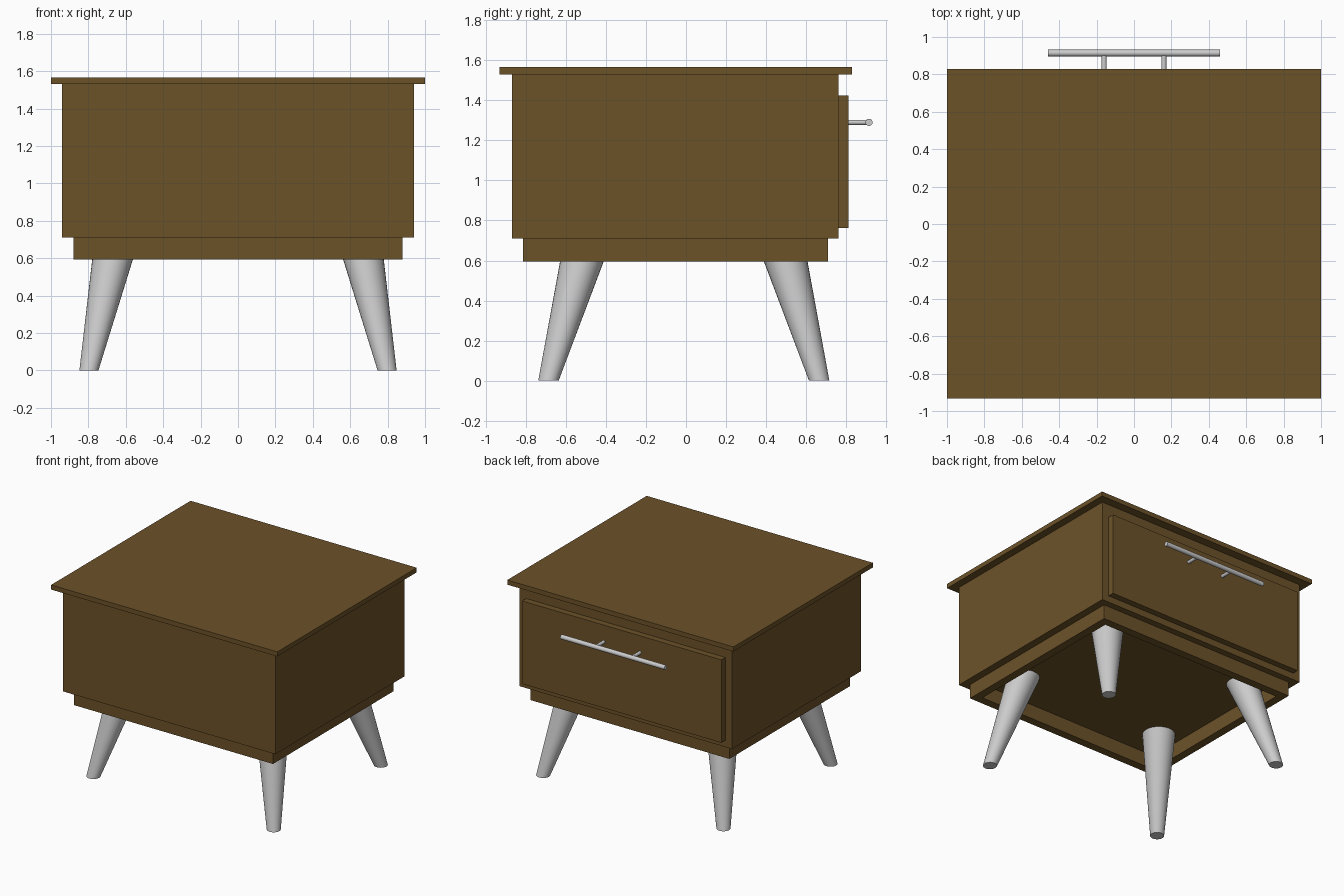
import bpy, bmesh
from mathutils import Vector, Matrix

if "Cube" in bpy.data.objects:
    bpy.data.objects.remove(bpy.data.objects["Cube"])

brown = bpy.data.materials.new("brown_wood")
brown.diffuse_color = (0.15, 0.085, 0.022, 1)
brown.use_nodes = True
brown.node_tree.nodes["Principled BSDF"].inputs["Base Color"].default_value = brown.diffuse_color


def finish(name, bm, mat=None):
    bmesh.ops.recalc_face_normals(bm, faces=bm.faces)
    mesh = bpy.data.meshes.new(name)
    bm.to_mesh(mesh)
    bm.free()
    obj = bpy.data.objects.new(name, mesh)
    bpy.context.collection.objects.link(obj)
    if mat:
        mesh.materials.append(mat)
    return obj


def box(name, lo, hi, open_ends=False):
    lo, hi = Vector(lo), Vector(hi)
    bm = bmesh.new()
    bmesh.ops.create_cube(bm, size=1)
    for v in bm.verts:
        v.co = (lo + hi) / 2 + v.co * (hi - lo)
    if open_ends:
        bm.normal_update()
        ends = [f for f in bm.faces if abs(f.normal.z) > 0.9]
        bmesh.ops.delete(bm, geom=ends, context='FACES_ONLY')
    return finish(name, bm, brown)


def smooth(obj):
    bpy.ops.object.select_all(action='DESELECT')
    bpy.context.view_layer.objects.active = obj
    obj.select_set(True)
    bpy.ops.object.shade_smooth_by_angle()


def rod(name, a, b, r, sides=24):
    a, b = Vector(a), Vector(b)
    rot = (b - a).to_track_quat('Z', 'Y').to_matrix().to_4x4()
    bm = bmesh.new()
    bmesh.ops.create_cone(bm, cap_ends=True, segments=sides, radius1=r, radius2=r,
                          depth=(b - a).length,
                          matrix=Matrix.Translation((a + b) / 2) @ rot)
    smooth(finish(name, bm))


def splayed_leg(name, foot, top, r_foot, r_top, sides=32):
    # Sheared taper: both ends stay horizontal
    foot, top = Vector(foot), Vector(top)
    bm = bmesh.new()
    bmesh.ops.create_cone(bm, cap_ends=True, segments=sides, radius1=r_foot,
                          radius2=r_top, depth=2)
    for v in bm.verts:
        end = foot if v.co.z < 0 else top
        v.co = Vector((v.co.x + end.x, v.co.y + end.y, end.z))
    smooth(finish(name, bm))


# Cabinet
box("top_panel", (-1, -0.932, 1.53), (1, 0.829, 1.567))
box("cabinet_body", (-0.94, -0.87, 0.709), (0.94, 0.761, 1.53))
box("drawer_front", (-0.88, 0.761, 0.762), (0.88, 0.811, 1.425))

# Hollow plinth frame, open underneath
plinth = box("plinth_frame", (-0.88, -0.815, 0.594), (0.88, 0.709, 0.709), open_ends=True)
wall = plinth.modifiers.new("thickness", 'SOLIDIFY')
wall.thickness = 0.065
wall.offset = -1
wall.use_even_offset = True

# Legs run up through the plinth to the body
for sx, side in ((-1, "left"), (1, "right")):
    for sy, end in ((-1, "front"), (1, "back")):
        splayed_leg(f"{end}_{side}_leg",
                    (sx * 0.797, -0.011 + sy * 0.676, 0),
                    (sx * 0.646, -0.011 + sy * 0.477, 0.709), 0.051, 0.12)

# Bar handle on two posts
rod("handle_bar", (-0.46, 0.914, 1.29), (0.46, 0.914, 1.29), 0.018)
for sx, side in ((-1, "left"), (1, "right")):
    rod(f"handle_post_{side}", (sx * 0.16, 0.811, 1.29), (sx * 0.16, 0.914, 1.29), 0.013)
